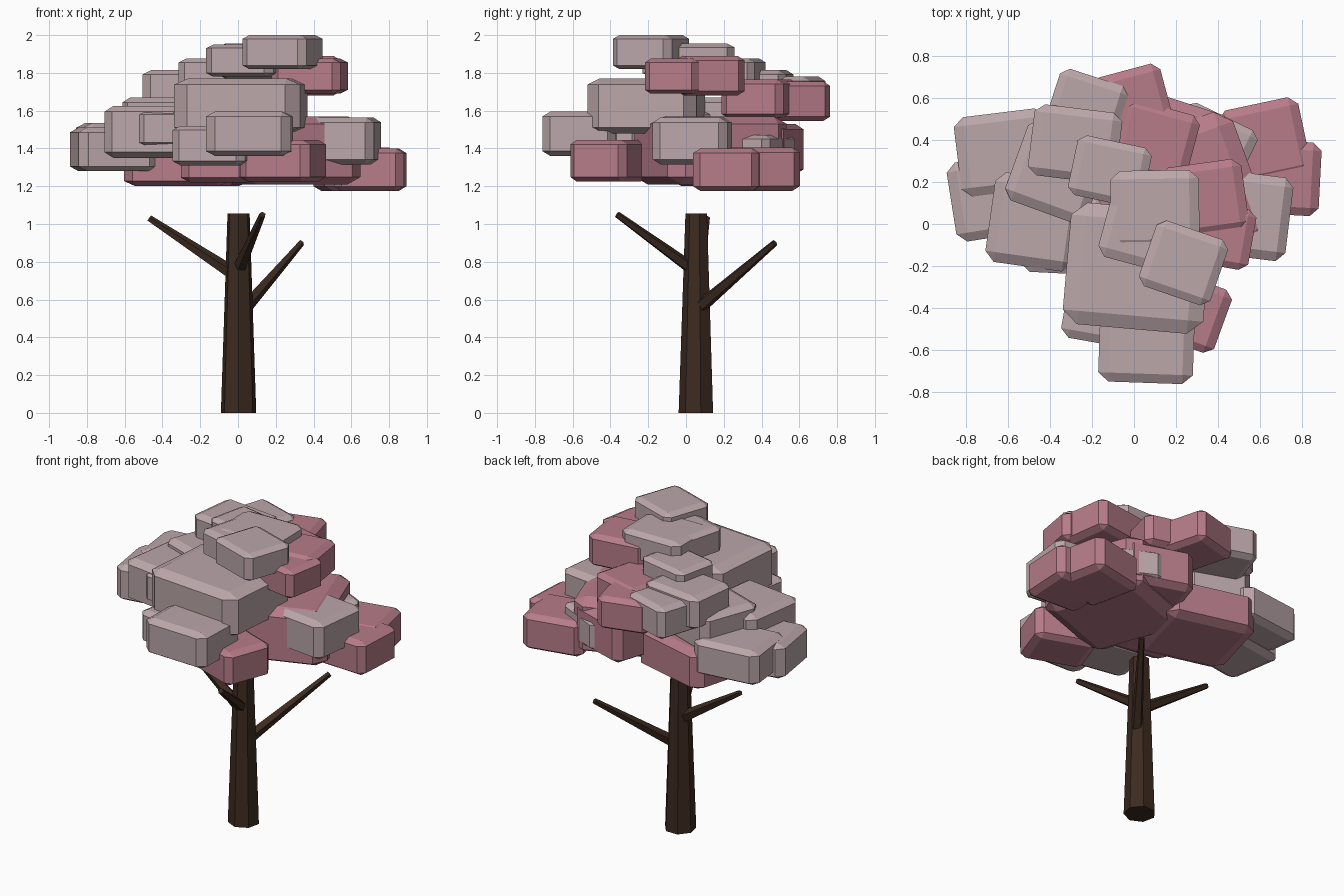
import bpy, bmesh
from math import radians
from mathutils import Matrix, Vector


def material(name, rgb):
    m = bpy.data.materials.new(name)
    m.diffuse_color = (*rgb, 1)
    return m


BARK = material("bark", (0.045, 0.023, 0.014))
PALE = material("pale_blossom", (0.50, 0.385, 0.40))
PINK = material("pink_blossom", (0.47, 0.20, 0.25))


def add(name, bm, mat):
    me = bpy.data.meshes.new(name)
    bm.to_mesh(me)
    bm.free()
    me.materials.append(mat)
    ob = bpy.data.objects.new(name, me)
    bpy.context.collection.objects.link(ob)


def limb(name, a, b, r1, r2, sides):
    a, b = Vector(a), Vector(b)
    d = b - a
    rot = d.to_track_quat('Z', 'Y').to_matrix().to_4x4()
    bm = bmesh.new()
    bmesh.ops.create_cone(bm, cap_ends=True, segments=sides, radius1=r1, radius2=r2,
                          depth=d.length, matrix=Matrix.Translation((a + b) / 2) @ rot)
    add(name, bm, BARK)


def clump(name, mat, x, y, w, d, z0, z1, rot):
    # chamfered unit cube, stretched and turned about z
    bm = bmesh.new()
    bmesh.ops.create_cube(bm, size=1)
    bmesh.ops.bevel(bm, geom=bm.edges[:], offset=0.11, segments=1,
                    affect='EDGES', profile=0.5)
    bm.transform(Matrix.Translation((x, y, (z0 + z1) / 2))
                 @ Matrix.Rotation(radians(rot), 4, 'Z')
                 @ Matrix.Diagonal((w, d, z1 - z0, 1)))
    add(name, bm, mat)


# trunk and branches
limb("trunk", (0.003, 0.057, 0), (0.003, 0.057, 1.055), 0.096, 0.06, 7)
limb("branch_left", (0, 0.06, 0.72), (-0.47, 0.11, 1.03), 0.04, 0.018, 5)
limb("branch_front", (0, 0.05, 0.75), (0.13, -0.365, 1.05), 0.036, 0.018, 5)
limb("branch_right", (0.03, 0.06, 0.55), (0.335, 0.47, 0.90), 0.038, 0.018, 5)

# blossom clumps: x, y, width, depth, bottom, top, turn
pale = [
    (0.235, -0.185, 0.36, 0.33, 1.82, 2.00, -19),
    (0.10, 0.07, 0.42, 0.37, 1.77, 1.955, 1),
    (0.05, 0.00, 0.37, 0.40, 1.78, 1.95, -15),
    (-0.115, 0.25, 0.36, 0.29, 1.70, 1.875, -12),
    (-0.28, 0.38, 0.42, 0.34, 1.60, 1.815, -7),
    (-0.23, 0.54, 0.34, 0.33, 1.57, 1.78, -18),
    (-0.66, 0.13, 0.42, 0.38, 1.28, 1.51, 9),
    (-0.62, 0.34, 0.44, 0.38, 1.31, 1.535, 7),
    (-0.475, 0.01, 0.42, 0.43, 1.35, 1.625, -8),
    (-0.34, -0.05, 0.38, 0.37, 1.41, 1.60, -3),
    (-0.365, 0.25, 0.41, 0.41, 1.43, 1.67, -20),
    (0.015, -0.21, 0.67, 0.58, 1.48, 1.77, -5),
    (0.06, -0.56, 0.45, 0.39, 1.36, 1.595, -2),
    (-0.13, -0.39, 0.39, 0.36, 1.31, 1.52, -10),
    (0.55, 0.04, 0.38, 0.40, 1.315, 1.565, -7),
    (0.37, 0.385, 0.38, 0.28, 1.28, 1.47, -26),
]
pink = [
    (0.335, 0.12, 0.39, 0.34, 1.68, 1.89, 8),
    (0.38, -0.05, 0.37, 0.29, 1.69, 1.875, -10),
    (0.00, 0.565, 0.33, 0.34, 1.545, 1.755, 15),
    (0.10, 0.39, 0.37, 0.34, 1.56, 1.765, -15),
    (0.62, 0.39, 0.39, 0.37, 1.175, 1.405, 12),
    (0.70, 0.22, 0.37, 0.35, 1.175, 1.40, -3),
    (0.25, 0.13, 0.66, 0.67, 1.21, 1.57, 20),
    (0.20, 0.37, 0.44, 0.42, 1.26, 1.53, -18),
    (0.24, -0.41, 0.39, 0.32, 1.225, 1.445, -20),
    (-0.27, 0.24, 0.58, 0.54, 1.20, 1.45, -15),
    (-0.05, 0.08, 0.46, 0.46, 1.22, 1.45, -8),
]
for i, c in enumerate(pale):
    clump(f"pale_clump_{i + 1}", PALE, *c)
for i, c in enumerate(pink):
    clump(f"pink_clump_{i + 1}", PINK, *c)
